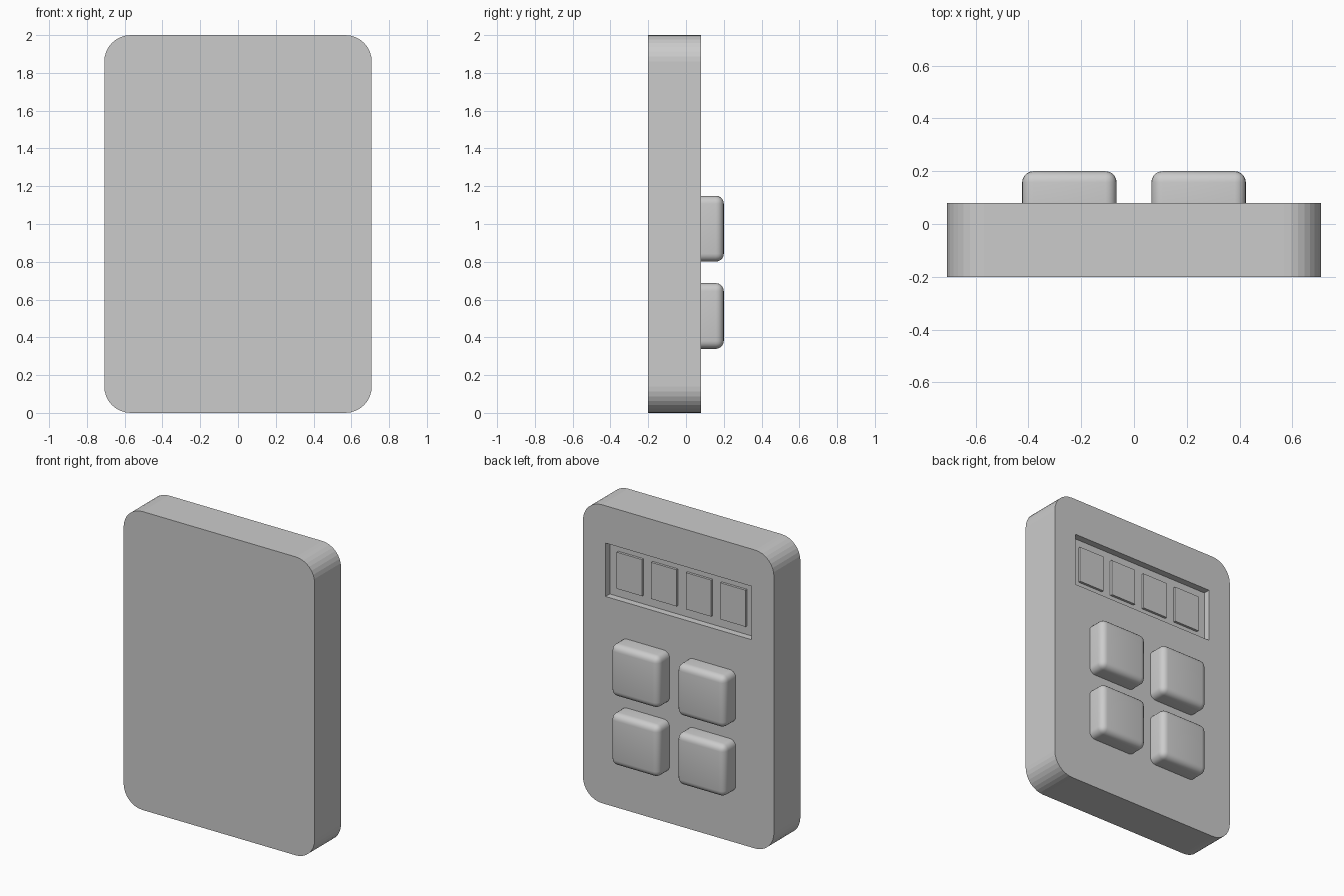
import bpy
import bmesh
from mathutils import Matrix, Vector

default = bpy.data.objects.get("Cube")
if default:
    bpy.data.objects.remove(default, do_unlink=True)

GREY = (0.6, 0.6, 0.6)
grey = bpy.data.materials.new("plain grey")
grey.use_nodes = True
grey.diffuse_color = (*GREY, 1)
grey.node_tree.nodes["Principled BSDF"].inputs["Base Color"].default_value = (*GREY, 1)

BACK = 0.08     # height in y of the panel that carries the keys
FLOOR = 0.035   # floor of the display recess


def block(name, low, high, radius=0, segments=1, rounded=None):
    """Box between two corners; rounded(edge) picks the edges to bevel."""
    low, high = Vector(low), Vector(high)
    bm = bmesh.new()
    bmesh.ops.create_cube(bm, size=1, matrix=Matrix.Translation((low + high) / 2)
                          @ Matrix.Diagonal((*(high - low), 1)))
    if rounded:
        bmesh.ops.bevel(bm, geom=[e for e in bm.edges if rounded(e)], offset=radius,
                        segments=segments, profile=0.5, affect='EDGES')
    mesh = bpy.data.meshes.new(name)
    bm.to_mesh(mesh)
    bm.free()
    mesh.materials.append(grey)
    obj = bpy.data.objects.new(name, mesh)
    bpy.context.collection.objects.link(obj)
    return obj


def runs_along_y(edge):
    a, b = (v.co for v in edge.verts)
    return abs(a.y - b.y) > 0.01


def off_the_panel(edge):
    return any(v.co.y > BACK + 0.01 for v in edge.verts)


# Casing with rounded corners and a recessed display window
casing = block("casing", (-0.708, -0.2, 0), (0.708, BACK, 2), 0.14, 8, runs_along_y)
cutter = block("window_cutter", (-0.54, FLOOR, 1.392), (0.54, 0.3, 1.75))
cutter.hide_render = True
cut = casing.modifiers.new("window", 'BOOLEAN')
cut.operation = 'DIFFERENCE'
cut.solver = 'EXACT'
cut.object = cutter
bpy.context.view_layer.objects.active = casing
casing.select_set(True)
bpy.ops.object.modifier_apply(modifier=cut.name)
bpy.data.objects.remove(cutter, do_unlink=True)
casing.select_set(False)

# Four digit tiles standing on the display floor
for i in range(4):
    x = 0.256 * (1.5 - i)
    block(f"digit_tile_{i + 1}", (x - 0.094, FLOOR - 0.01, 1.45),
          (x + 0.094, FLOOR + 0.016, 1.695))

# Two rows of soft-edged keys
keys = []
for row, z in (("upper", 0.975), ("lower", 0.513)):
    for side, x in (("left", 0.245), ("right", -0.245)):
        keys.append(block(f"{row}_{side}_key", (x - 0.179, BACK, z - 0.174),
                          (x + 0.179, 0.2, z + 0.174), 0.042, 5, off_the_panel))

for key in keys:
    key.select_set(True)
bpy.context.view_layer.objects.active = keys[0]
bpy.ops.object.shade_smooth_by_angle(angle=0.7)
